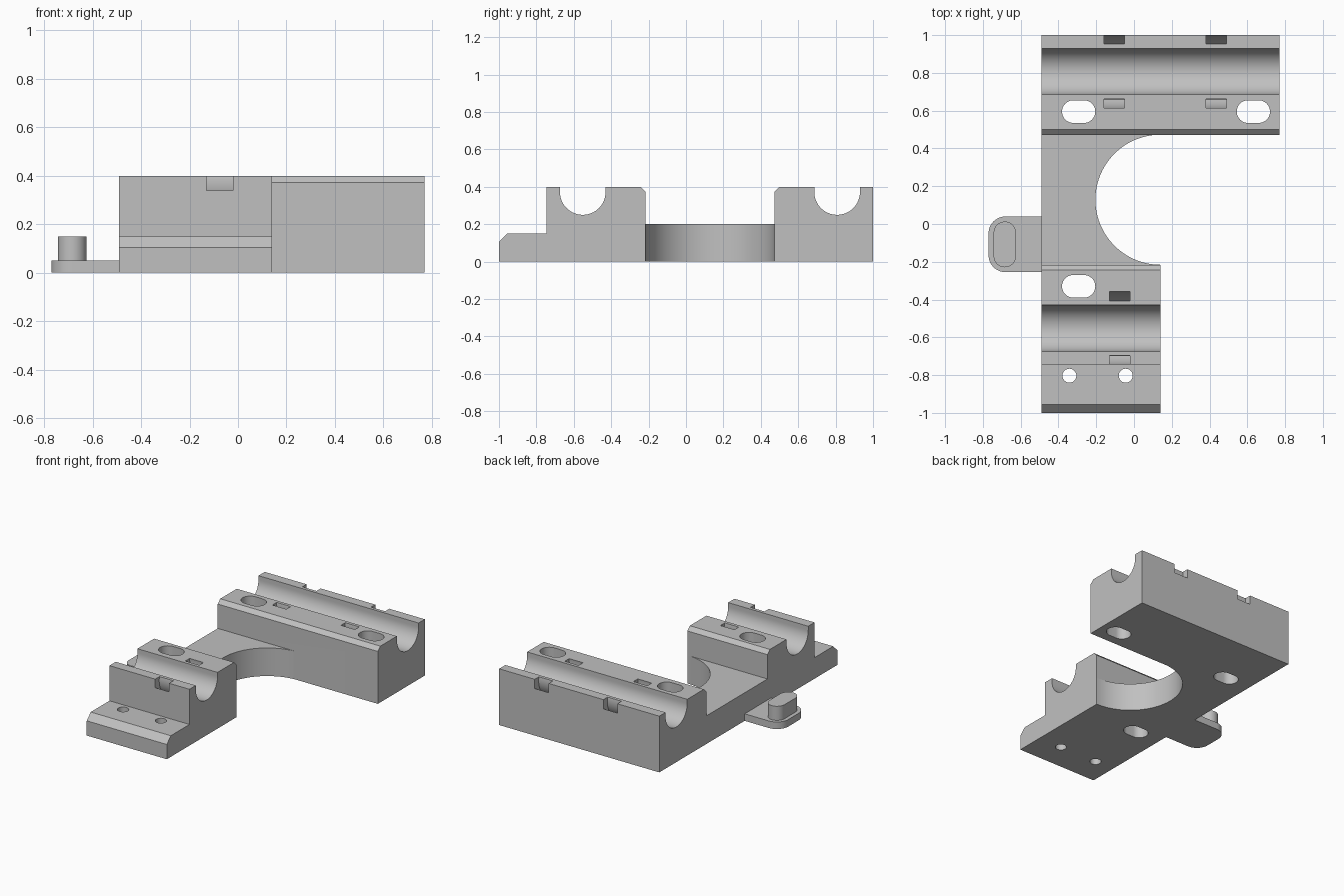
import bpy, bmesh, math
from mathutils import Vector

cube = bpy.data.objects.get("Cube")
if cube:
    bpy.data.objects.remove(cube, do_unlink=True)

grey = bpy.data.materials.new("light grey plastic")
grey.use_nodes = True
grey.diffuse_color = (0.53, 0.53, 0.53, 1)
grey.node_tree.nodes["Principled BSDF"].inputs["Base Color"].default_value = grey.diffuse_color

LEFT, FRONT_END, BACK_END = -0.49, 0.14, 0.77
TOP, WEB_TOP = 0.4, 0.2
GROOVE_R, GROOVE_Z = 0.122, 0.372
FRONT_GROOVE, BACK_GROOVE = -0.552, 0.808


def arc(cx, cy, r, start, end, steps=32):
    """Points along an arc, angles in degrees."""
    angles = [math.radians(start + (end - start) * i / steps) for i in range(steps + 1)]
    return [(cx + r * math.cos(a), cy + r * math.sin(a)) for a in angles]


def prism(name, points, lo, hi, axis="z"):
    """Extrude a closed outline: (x, y) along z or (y, z) along x."""
    place = (lambda p: (lo, *p)) if axis == "x" else (lambda p: (*p, lo))
    step = Vector((hi - lo, 0, 0)) if axis == "x" else Vector((0, 0, hi - lo))
    bm = bmesh.new()
    face = bm.faces.new([bm.verts.new(place(p)) for p in points])
    new = bmesh.ops.extrude_face_region(bm, geom=[face], use_keep_orig=True)["geom"]
    bmesh.ops.translate(bm, vec=step, verts=[v for v in new if isinstance(v, bmesh.types.BMVert)])
    bmesh.ops.recalc_face_normals(bm, faces=bm.faces)
    mesh = bpy.data.meshes.new(name)
    bm.to_mesh(mesh)
    bm.free()
    mesh.materials.append(grey)
    obj = bpy.data.objects.new(name, mesh)
    bpy.context.collection.objects.link(obj)
    return obj


def select(obj):
    bpy.ops.object.select_all(action="DESELECT")
    obj.select_set(True)
    bpy.context.view_layer.objects.active = obj


def combine(obj, tool, operation="DIFFERENCE"):
    select(obj)
    mod = obj.modifiers.new("combine", "BOOLEAN")
    mod.operation, mod.solver, mod.object = operation, "EXACT", tool
    bpy.ops.object.modifier_apply(modifier=mod.name)
    bpy.data.objects.remove(tool, do_unlink=True)


def groove(y):
    """Rod channel in a side profile, from low y to high y."""
    return [(y - GROOVE_R, TOP)] + arc(y, GROOVE_Z, GROOVE_R, 180, 360) + [(y + GROOVE_R, TOP)]


def oblong(cx, cy, half, r, upright=False):
    """Outline with round ends; half is the distance to each end centre."""
    if upright:
        return arc(cx, cy + half, r, 0, 180, 20) + arc(cx, cy - half, r, 180, 360, 20)
    return arc(cx + half, cy, r, -90, 90, 20) + arc(cx - half, cy, r, 90, 270, 20)


def drill(obj, outline):
    combine(obj, prism("hole_cutter", outline, -0.1, 0.6))


def cut_tie_channel(obj, x, y):
    """Curved strap tunnel passing under a rod channel."""
    ring = arc(y, GROOVE_Z, 0.196, -200, 20) + arc(y, GROOVE_Z, 0.148, 20, -200)
    combine(obj, prism("tie_cutter", ring, x - 0.055, x + 0.055, "x"))


# Front clamp with stepped foot, and the low web behind it
front_profile = ([(-1, 0), (-1, 0.105), (-0.955, 0.15), (-0.745, 0.15), (-0.745, TOP)]
                 + groove(FRONT_GROOVE)
                 + [(-0.243, TOP), (-0.216, 0.373), (-0.216, WEB_TOP), (0.49, WEB_TOP), (0.49, 0)])
body = prism("bracket_body", front_profile, LEFT, FRONT_END, "x")
drill(body, arc(FRONT_END, 0.1285, 0.3443, 0, 357, 119))

# Long back clamp
back_profile = ([(0.472, 0), (0.472, 0.373), (0.5, TOP)] + groove(BACK_GROOVE)
                + [(1, TOP), (1, 0)])
combine(body, prism("back_clamp", back_profile, LEFT, BACK_END, "x"), "UNION")

# Strap tunnels
cut_tie_channel(body, -0.075, FRONT_GROOVE)
for x in (-0.105, 0.435):
    cut_tie_channel(body, x, BACK_GROOVE)

# Oblong mounting slots and round screw holes
for x, y in ((-0.293, -0.33), (-0.293, 0.595), (0.632, 0.595)):
    drill(body, oblong(x, y, 0.028, 0.06))
for x in (-0.342, -0.044):
    drill(body, arc(x, -0.803, 0.037, 0, 345, 23))

# Side tab with rounded corners and its upright peg
tab_outline = ([(LEFT, -0.255), (LEFT, 0.04)]
               + arc(-0.68, -0.05, 0.09, 90, 180, 12) + arc(-0.68, -0.165, 0.09, 180, 270, 12))
tab = prism("side_tab", tab_outline, 0, 0.05)
peg = prism("tab_peg", oblong(-0.684, -0.108, 0.062, 0.059, True), 0.05, 0.15)

for obj in (body, tab, peg):
    select(obj)
    bpy.ops.object.shade_smooth_by_angle(angle=math.radians(30))
